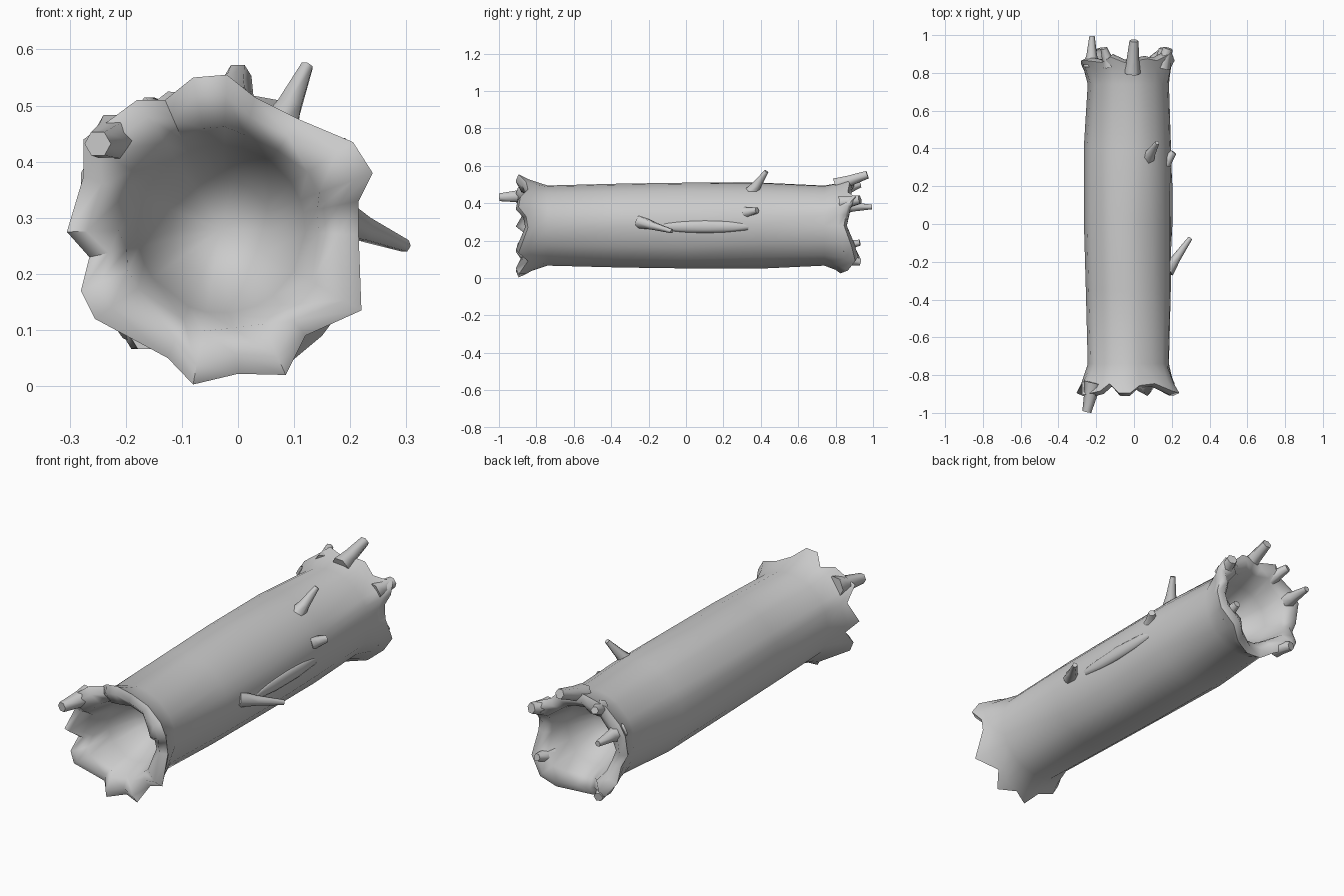
import bpy, bmesh, math
from mathutils import Vector

if "Cube" in bpy.data.objects:
    bpy.data.objects.remove(bpy.data.objects["Cube"])

CX, CZ = -0.03, 0.28
# jagged rim outlines: x, z, y distance from the middle
FRONT = [(.215, .27, .86), (.215, .33, .87), (.24, .38, .91), (.205, .435, .9), (.11, .475, .86),
         (.03, .515, .87), (-.02, .555, .91), (-.08, .55, .91), (-.13, .51, .86), (-.18, .51, .9),
         (-.275, .44, .92), (-.275, .375, .86), (-.305, .275, .91), (-.265, .23, .86),
         (-.28, .17, .9), (-.255, .12, .91), (-.125, .05, .86), (-.08, .003, .91),
         (0, .022, .87), (.085, .02, .91), (.12, .09, .86), (.22, .135, .91)]
BACK = [(.2, .28, .86), (.19, .34, .87), (.215, .39, .88), (.2, .435, .92), (.12, .46, .88),
        (.07, .51, .89), (.015, .52, .88), (-.05, .52, .87), (-.125, .525, .9), (-.17, .49, .87),
        (-.25, .43, .88), (-.28, .38, .88), (-.28, .28, .86), (-.25, .22, .87),
        (-.25, .15, .9), (-.205, .085, .93), (-.13, .06, .87), (-.08, .03, .84),
        (0, .025, .84), (.09, .04, .88), (.15, .09, .92), (.21, .17, .9)]
N = len(FRONT)


def finish(name, bm, angle):
    bmesh.ops.recalc_face_normals(bm, faces=bm.faces)
    me = bpy.data.meshes.new(name)
    bm.to_mesh(me)
    bm.free()
    ob = bpy.data.objects.new(name, me)
    bpy.context.collection.objects.link(ob)
    bpy.ops.object.select_all(action='DESELECT')
    ob.select_set(True)
    bpy.context.view_layer.objects.active = ob
    bpy.ops.object.shade_smooth_by_angle(angle=math.radians(angle))
    return ob


def circle(y, r, pts, dx=0.0):
    out = []
    for x, z, _ in pts:
        a = math.atan2(z - CZ, x - CX)
        out.append((CX + dx + r * math.cos(a), y, CZ + r * math.sin(a)))
    return out


def end_rings(pts, s):
    """Rings from the bark, over the torn lip, into the hollow."""
    neck = circle(s * .74, .215, pts)
    rings = [neck]
    flare, tip, lip, inner = [], [], [], []
    for i, (x, z, y) in enumerate(pts):
        nx, _, nz = neck[i]
        dx, dz = x - CX, z - CZ
        r = math.hypot(dx, dz)
        flare.append((nx * .45 + x * .55, s * (y * .6 + .74 * .4), nz * .45 + z * .55))
        tip.append((x, s * (y - .015), z))
        k = (r - .035) / r
        lip.append((CX + dx * k, s * y, CZ + dz * k))
        k = (.175 + (r - .25) * .3) / r
        inner.append((CX + dx * k, s * (y - .03), CZ + dz * k))
    rings += [flare, tip, lip, inner, circle(s * .74, .15, pts), circle(s * .62, .09, pts)]
    return rings


# hollow log trunk with a torn rim at both ends
front, back = end_rings(FRONT, -1), end_rings(BACK, 1)
middle = [circle(-.35, .225, FRONT), circle(0, .23, FRONT, -.005), circle(.4, .231, BACK, -.005)]
rings = front[::-1] + middle + back
bm = bmesh.new()
vs = [[bm.verts.new(p) for p in ring] for ring in rings]
for a, b in zip(vs, vs[1:]):
    for i in range(N):
        j = (i + 1) % N
        bm.faces.new((a[i], a[j], b[j], b[i]))
for ring, y in ((vs[0], -.57), (vs[-1], .57)):
    c = bm.verts.new((CX, y, CZ))
    for i in range(N):
        bm.faces.new((ring[i], ring[(i + 1) % N], c))
finish("hollow_log", bm, 75)


def spike(name, base, tip, r0, r1, sides=6):
    """Tapered snapped-off stub with a flared root."""
    base, tip = Vector(base), Vector(tip)
    q = (tip - base).to_track_quat('Z', 'Y')
    bm = bmesh.new()
    loops = []
    for t, r in ((0, r0), (.4, r0 * .45 + r1 * .55), (1, r1)):
        c = base.lerp(tip, t)
        loops.append([bm.verts.new(c + q @ Vector((r * math.cos(k * math.tau / sides),
                                                   r * math.sin(k * math.tau / sides), 0)))
                      for k in range(sides)])
    for a, b in zip(loops, loops[1:]):
        for k in range(sides):
            m = (k + 1) % sides
            bm.faces.new((a[k], a[m], b[m], b[k]))
    bm.faces.new(loops[0])
    bm.faces.new(loops[-1])
    finish(name, bm, 62)


# broken branches on the bark
spike("top_branch", (.07, .345, .45), (.123, .43, .57), .04, .012)
spike("side_branch", (.175, -.25, .30), (.298, -.075, .25), .038, .012)
spike("branch_knot", (.165, .32, .35), (.21, .38, .362), .035, .017)

# long splinters on the rims
splinters = [((-.215, -.84, .44), (-.25, -.995, .432), .05, .024),
             ((-.225, .83, .38), (-.222, .995, .38), .045, .014),
             ((-.01, .80, .495), (0, .97, .553), .045, .024),
             ((.15, .83, .40), (.18, .93, .42), .045, .026),
             ((-.13, .84, .47), (-.16, .93, .50), .04, .018),
             ((.14, .84, .17), (.15, .93, .19), .04, .018),
             ((-.16, .84, .10), (-.18, .93, .085), .04, .022)]
for n, s in enumerate(splinters):
    spike("rim_splinter_%d" % (n + 1), *s)

# raised ridge of bark on the right side
bm = bmesh.new()
bmesh.ops.create_icosphere(bm, subdivisions=2, radius=1)
for v in bm.verts:
    v.co = Vector((.185 + v.co.x * .02, .1 + v.co.y * .28, .275 + v.co.z * .035))
finish("bark_ridge", bm, 60)
